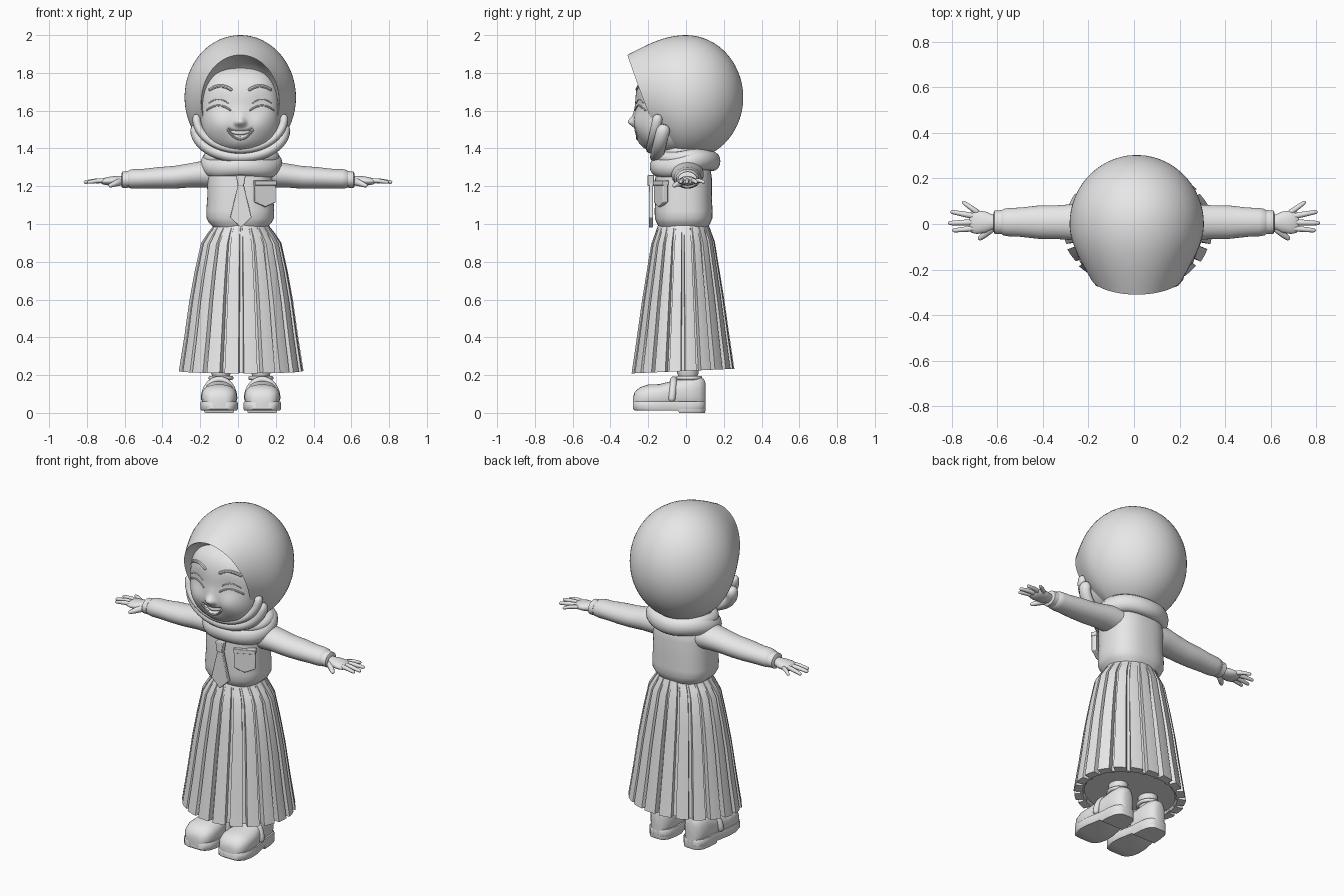
import bpy, bmesh
from math import sin, cos, pi, exp, radians
from mathutils import Vector

cube = bpy.data.objects.get("Cube")
if cube:
    bpy.data.objects.remove(cube, do_unlink=True)

CX = 0.012  # body centre line
grey = bpy.data.materials.new("plain_light_grey")
grey.use_nodes = True
grey.diffuse_color = (0.8, 0.8, 0.8, 1)
grey.node_tree.nodes["Principled BSDF"].inputs["Base Color"].default_value = (0.8, 0.8, 0.8, 1)


def finish(name, bm, angle=40):
    bmesh.ops.recalc_face_normals(bm, faces=bm.faces)
    mesh = bpy.data.meshes.new(name)
    bm.to_mesh(mesh)
    bm.free()
    mesh.materials.append(grey)
    ob = bpy.data.objects.new(name, mesh)
    bpy.context.collection.objects.link(ob)
    bpy.ops.object.select_all(action='DESELECT')
    ob.select_set(True)
    bpy.context.view_layer.objects.active = ob
    bpy.ops.object.shade_smooth_by_angle(angle=radians(angle))
    return ob


def loft(name, rings, closed=False, angle=40):
    """Skin a list of equal rings, with end caps unless the rings form a loop."""
    bm = bmesh.new()
    vs = [[bm.verts.new(p) for p in r] for r in rings]
    n = len(vs[0])
    pairs = list(zip(vs, vs[1:])) + ([(vs[-1], vs[0])] if closed else [])
    for a, b in pairs:
        for i in range(n):
            j = (i + 1) % n
            bm.faces.new((a[i], a[j], b[j], b[i]))
    if not closed:
        bm.faces.new(vs[0])
        bm.faces.new(vs[-1])
    return finish(name, bm, angle)


def oval(a, b, p=2.0, n=48):
    """Superellipse points in two axes."""
    def power(c):
        return (1 if c >= 0 else -1) * abs(c) ** (2 / p)
    return [(a * power(cos(2 * pi * i / n)), b * power(sin(2 * pi * i / n))) for i in range(n)]


def tube(name, pts, radii, ref=(0, 0, 1), flat=1.0, n=12):
    """Round-ended tube along a path; flat scales the thickness along ref."""
    pts = [Vector(p) for p in pts]
    if not isinstance(radii, list):
        radii = [radii] * len(pts)
    d0, d1 = (pts[0] - pts[1]).normalized(), (pts[-1] - pts[-2]).normalized()
    r0, r1 = radii[0], radii[-1]
    pts = [pts[0] + d0 * r0 * .9, pts[0] + d0 * r0 * .6] + pts + [pts[-1] + d1 * r1 * .6, pts[-1] + d1 * r1 * .9]
    radii = [r0 * .35, r0 * .75] + radii + [r1 * .75, r1 * .35]
    rings = []
    for i, p in enumerate(pts):
        t = (pts[min(i + 1, len(pts) - 1)] - pts[max(i - 1, 0)]).normalized()
        side = t.cross(Vector(ref)).normalized()
        up = side.cross(t)
        rings.append([p + side * u + up * v * flat for u, v in oval(radii[i], radii[i], n=n)])
    return loft(name, rings)


def plate(name, outline, depth, place, bevel=0.004):
    """Flat part from an x-z outline with thickness in y."""
    bm = bmesh.new()
    face = bm.faces.new([bm.verts.new((x, -depth / 2, z)) for x, z in outline])
    out = bmesh.ops.extrude_face_region(bm, geom=[face])
    for v in out["geom"]:
        if isinstance(v, bmesh.types.BMVert):
            v.co.y += depth
    ob = finish(name, bm)
    ob.location, ob.rotation_euler = place
    m = ob.modifiers.new("soft_edges", 'BEVEL')
    m.width, m.segments = bevel, 2


# Face, with sculpted bumps and an open smile
FY, FZ, P = -0.06, 1.605, 2.8
FA, FB, FC = 0.218, 0.21, 0.235


def bumps(x, z):
    def g(px, pz, s, amp):
        return amp * exp(-((x - px) ** 2 + (z - pz) ** 2) / (2 * s * s))
    out = g(0, 1.54, .018, .034) + g(0, 1.58, .025, .008) + g(0, 1.41, .045, .02)
    for s in (-1, 1):
        out += g(s * .1, 1.53, .045, .014) + g(s * .11, 1.635, .045, -.01) + g(s * .02, 1.535, .01, .008)
    low, high = 1.455 + 11 * x * x, 1.492 + 4 * x * x
    return out - .03 * max(0, min(1, min(z - low, high - z) / .008))


def face_y(x, z):
    k = 1 - abs(x / FA) ** P - abs((z - FZ) / FC) ** P
    return FY - FB * max(k, 0) ** (1 / P) - bumps(x, z)


bm = bmesh.new()
bmesh.ops.create_uvsphere(bm, u_segments=128, v_segments=96, radius=1)
for v in bm.verts:
    x, z, y = v.co
    k = (abs(x) ** P + abs(y) ** P + abs(z) ** P) ** (-1 / P)
    x, y, z = x * k * FA, FY + y * k * FB, FZ + z * k * FC
    if y < FY:
        y -= bumps(x, z) * min(1, (FY - y) / .1)
    v.co = (x + CX, y, z)
finish("face", bm, 60)

steps = [i / 10 - 1 for i in range(21)]


def on_face(name, curve, r, lift=0.0):
    pts = [(x, face_y(x, z) - lift, z) for x, z in curve]
    tube(name, [(x + CX, y, z) for x, y, z in pts], r, ref=(0, 1, 0), n=8)


for s, side in ((1, "left"), (-1, "right")):
    on_face(side + "_closed_eye", [(s * .115 + .062 * t, 1.603 + .024 * (1 - t * t)) for t in steps], .005)
    on_face(side + "_eyelid_fold", [(s * .115 + .05 * t, 1.64 + .02 * (1 - t * t)) for t in steps], .003)
    on_face(side + "_eyebrow", [(s * (.105 + .055 * t), 1.712 + .018 * (1 - t * t)) for t in steps], .009)
on_face("lower_lip", [(.066 * t, 1.449 + .048 * t * t) for t in steps], .006)
tube("teeth", [(CX + .058 * t, FY - FB + .012 + .03 * t * t, 1.482 + .016 * t * t) for t in steps], .011, ref=(0, 1, 0), flat=.7)

# Headscarf hood: curled rim, peaked front, round back
N = 64
hood = []


def rim(i, scale=1.0, back=0.0):
    a = 2 * pi * i / N
    z = 1.645 + .25 * sin(a)
    y = -.1 - .21 * max(0, (z - 1.395) / .5) ** .8
    return Vector((CX + .207 * scale * cos(a), y + back, 1.63 + (z - 1.63) * scale))


for scale, back in ((.7, .15), (.87, .1), (.96, .04), (.985, .008), (1, 0)):
    hood.append([rim(i, scale, back) for i in range(N)])
for k in range(1, 11):
    u = k / 10
    w = sin(u * pi / 2)
    ring = []
    for i in range(N):
        a = 2 * pi * i / N
        r = rim(i)
        big = Vector((CX + .295 * cos(a), 0, 1.67 + .33 * sin(a)))
        q = r.lerp(big, w)
        q.y = r.y * (1 - u)
        ring.append(q)
    hood.append(ring)
for k in range(1, 16):
    a = k / 15.3 * pi / 2
    hood.append([Vector((CX + x * cos(a), .303 * sin(a), 1.67 + z * cos(a))) for x, z in oval(.295, .33, n=N)])
loft("hood", hood, angle=50)

# Draped folds below the chin
for name, hw, top, drop, y0, r in (("upper_fold", .232, 1.56, .165, -.15, .022),
                                   ("lower_fold", .235, 1.5, .145, -.12, .03)):
    pts = []
    for k in range(25):
        a = pi + pi * k / 24
        pts.append((CX + hw * cos(a), y0 + .035 * sin(a), top + drop * sin(a)))
    tube("chin_" + name, pts, r, ref=(0, 1, 0), flat=1.2)

# Scarf wrapped around the neck
for name, rx, ry, zc, tilt, r, h in (("lower", .175, .145, 1.318, .022, .042, .052),
                                     ("middle", .165, .135, 1.355, .0, .036, .034),
                                     ("upper", .125, .11, 1.38, -.005, .04, .04)):
    rings = []
    for k in range(56):
        a = 2 * pi * k / 56
        c = Vector((CX + .006 + rx * cos(a), -.005 + ry * sin(a), zc + tilt * sin(a) + .008 * sin(3 * a)))
        rings.append([c + Vector((u * cos(a), u * sin(a), v)) for u, v in oval(r, h, n=16)])
    loft("neck_scarf_" + name, rings, closed=True)

# Blouse body
rows = ((.985, .145, .13), (1.005, .165, .142), (1.03, .178, .152), (1.07, .18, .153), (1.15, .174, .15),
        (1.24, .176, .15), (1.3, .172, .142), (1.34, .145, .12), (1.4, .08, .08))
loft("blouse", [[(CX + x, -.013 + y, z) for x, y in oval(a, b, 2.5)] for z, a, b in rows])

# Necktie and chest pocket
half = ((.022, 1.25), (.017, 1.2), (.057, 1.035))
outline = [(x, z) for x, z in half] + [(0, .98)] + [(-x, z) for x, z in reversed(half)]
plate("necktie", outline, .022, ((CX + .003, -.186, 0), (0, 0, 0)))
plate("necktie_knot", [(.026, 1.26), (.016, 1.2), (-.016, 1.2), (-.026, 1.26)], .034, ((CX + .003, -.186, 0), (0, 0, 0)))
turn = (0, 0, radians(24))
plate("chest_pocket", [(-.06, 1.225), (.06, 1.225), (.06, 1.115), (0, 1.09), (-.06, 1.115)], .03, ((.14, -.133, 0), turn))
plate("pocket_band", [(-.062, 1.23), (.062, 1.23), (.062, 1.205), (-.062, 1.205)], .038, ((.14, -.133, 0), turn), .003)

# Pleated skirt
PLEATS = 20
panel = ((0, 0), (.25, 0), (.5, 0), (.72, 0), (.76, 1), (.97, 1))
rows = ((1.02, .135, .125, 0), (.985, .152, .138, .1), (.95, .18, .15, .3), (.9, .212, .168, .6), (.75, .245, .192, .9),
        (.6, .272, .216, 1), (.4, .3, .244, 1), (.222, .328, .27, 1), (.222, .28, .225, .2), (.235, .27, .215, 0))
skirt = []
for z, a, b, depth in rows:
    ring = []
    for k in range(PLEATS):
        for f, inside in panel:
            ang = 2 * pi * (k + f + .14) / PLEATS - pi / 2
            m = 1 - .12 * depth * inside + .02 * depth * (.4 - f) * (1 - inside)
            y = -.016 + b * m * sin(ang)
            ring.append((CX + .005 + a * m * cos(ang), y, z + .045 * y))
    skirt.append(ring)
loft("pleated_skirt", skirt, angle=30)

# Sleeves, cuffs and hands
arm = ((.1, 1.262, .075, .085), (.19, 1.264, .07, .086), (.25, 1.258, .064, .08), (.34, 1.247, .06, .074),
       (.42, 1.244, .057, .073), (.5, 1.24, .052, .064), (.55, 1.239, .052, .062), (.575, 1.238, .048, .058),
       (.585, 1.237, .04, .048))
cuff = ((.578, 1.236, .036, .044), (.582, 1.236, .044, .053), (.612, 1.234, .043, .051), (.617, 1.233, .034, .04))
palm = ((.59, 1.23, .026, .03), (.62, 1.23, .025, .033), (.65, 1.228, .026, .046), (.69, 1.227, .022, .052),
        (.715, 1.225, .016, .046), (.725, 1.225, .008, .035))
fingers = {"index": (-.028, .79, -.036, .012), "middle": (-.002, .808, -.004, .0125),
           "ring": (.022, .798, .045, .012), "little": (.043, .748, .086, .011)}
for s, side in ((1, "left"), (-1, "right")):
    for name, rows in (("sleeve", arm), ("cuff", cuff), ("palm", palm)):
        loft(side + "_" + name, [[(s * x, .008 + u, z + v) for u, v in oval(ry, rz, n=32)] for x, z, rz, ry in rows])
    for name, (y0, x1, y1, r) in fingers.items():
        root, tip = Vector((s * .69, y0 + .01, 1.228)), Vector((s * x1, y1 + .008, 1.222))
        tube(side + "_" + name + "_finger", [root, root.lerp(tip, .5) + Vector((0, 0, .004)), tip], [r * 1.1, r, r * .75])
    tube(side + "_thumb", [(s * .63, -.02, 1.222), (s * .655, -.045, 1.212), (s * .675, -.062, 1.204)], [.02, .015, .011])

# Legs, socks and strapped shoes
shoe = ((-.28, .035, .085), (-.272, .06, .11), (-.245, .082, .135), (-.2, .093, .15), (-.14, .092, .152),
        (-.09, .082, .165), (-.04, .073, .178), (.02, .07, .19), (.07, .06, .192), (.095, .04, .18), (.102, .022, .16))


def sole(name, rows, cx, low, high):
    out = [(w + .006, y) for y, w, t in rows] + [(-w - .006, y) for y, w, t in reversed(rows)]
    mid = sum(y for x, y in out) / len(out)
    loft(name, [[(cx + x * k, mid + (y - mid) * k, z) for x, y in out]
                for z, k in ((low, .95), (low + .008, 1), (high - .008, 1), (high, .97))], angle=50)


for cx, side in ((.128, "left"), (-.1, "right")):
    lx = cx - .007 if side == "left" else cx + .01
    rows = ((.1, .05), (.2, .047), (.21, .052), (.235, .052), (.24, .047), (.5, .055))
    loft(side + "_leg_and_sock", [[(lx + x, .01 + y, z) for x, y in oval(r, r * 1.1, n=24)] for z, r in rows])
    loft(side + "_shoe", [[(cx + x, y, (t + .02) / 2 + z) for x, z in oval(w, (t - .02) / 2, 2.5, 32)] for y, w, t in shoe])
    sole(side + "_shoe_sole", shoe, cx, .012, .06)
    sole(side + "_shoe_heel", [r for r in shoe if r[0] > -.05], cx, 0, .05)
    arch = [pi * k / 16 for k in range(17)]
    tube(side + "_shoe_strap", [(cx + .08 * cos(a), -.075 + .01 * sin(a), .075 + .102 * sin(a)) for a in arch], .017,
         ref=(0, 1, 0), flat=1.1)
    tube(side + "_shoe_collar", [(lx + .056 * cos(2 * a), .015 + .06 * sin(2 * a), .185) for a in arch], .011)
